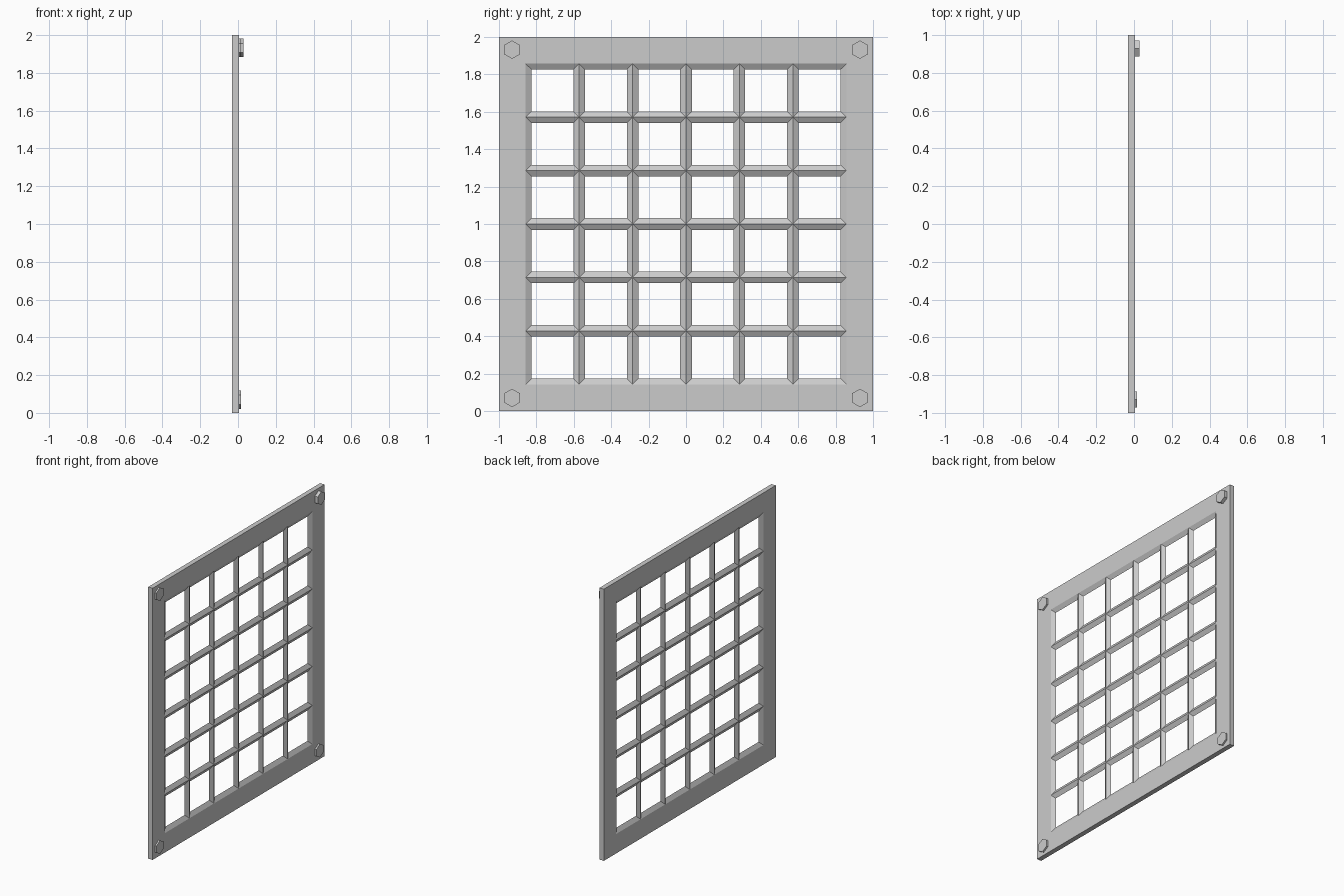
import bpy, bmesh
from math import cos, sin, pi

if "Cube" in bpy.data.objects:
    bpy.data.objects.remove(bpy.data.objects["Cube"])

PITCH = 2 / 7          # spacing of the lattice bars
BAR = 0.031            # half width of a diamond-section bar
BACK, FRONT = -0.031, 0.005
MID = (BACK + FRONT) / 2


def finish(bm, name):
    bmesh.ops.remove_doubles(bm, verts=bm.verts[:], dist=1e-5)
    bmesh.ops.recalc_face_normals(bm, faces=bm.faces[:])
    mesh = bpy.data.meshes.new(name)
    bm.to_mesh(mesh)
    bm.free()
    obj = bpy.data.objects.new(name, mesh)
    bpy.context.collection.objects.link(obj)
    return obj


def rect(bm, x, y0, y1, z0, z1):
    return [bm.verts.new((x, y, z)) for y, z in
            ((y0, z0), (y1, z0), (y1, z1), (y0, z1))]


def bridge(bm, a, b, sides=range(4)):
    for i in sides:
        j = (i + 1) % 4
        bm.faces.new((a[i], a[j], b[j], b[i]))


# Flat border and mitred diamond-section lattice, built cell by cell
bm = bmesh.new()
lines = [-1] + [(i - 3) * PITCH for i in range(7)] + [1]
for i in range(8):
    for j in range(8):
        y0, y1, z0, z1 = lines[i], lines[i + 1], lines[j] + 1, lines[j + 1] + 1
        front = rect(bm, FRONT, y0, y1, z0, z1)
        back = rect(bm, BACK, y0, y1, z0, z1)
        if 0 < i < 7 and 0 < j < 7:
            waist = rect(bm, MID, y0 + BAR, y1 - BAR, z0 + BAR, z1 - BAR)
            bridge(bm, front, waist)
            bridge(bm, back, waist)
        else:
            bm.faces.new(front)
            bm.faces.new(back)
            outer = [s for s, edge in enumerate((j == 0, i == 7, j == 7, i == 0)) if edge]
            bridge(bm, front, back, outer)
finish(bm, "grate_frame")


# Hexagonal bolt heads in the corners; one stands further out
def bolt(name, y, z, top, r=0.049):
    bm = bmesh.new()
    ends = [[bm.verts.new((x, y + r * sin(k * pi / 3), z + r * cos(k * pi / 3)))
             for k in range(6)] for x in (FRONT - 0.01, top)]
    for end in ends:
        bm.faces.new(end)
    for k in range(6):
        n = (k + 1) % 6
        bm.faces.new((ends[0][k], ends[0][n], ends[1][n], ends[1][k]))
    finish(bm, name)


for y, side in ((-0.93, "left"), (0.93, "right")):
    for z, level in ((0.07, "lower"), (1.932, "upper")):
        raised = side == "right" and level == "upper"
        bolt(f"bolt_{level}_{side}", y, z, 0.029 if raised else 0.017)
